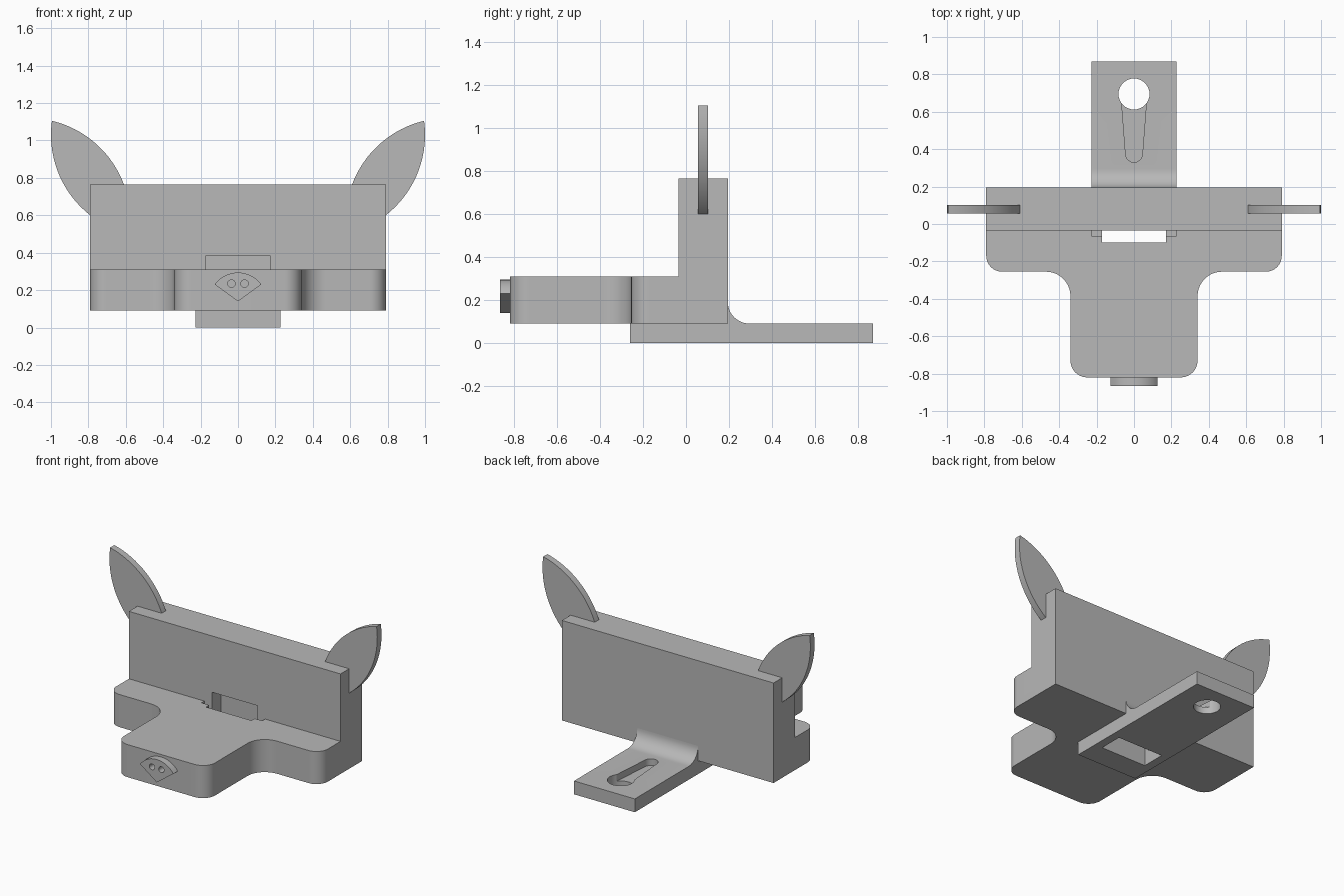
import bpy
import bmesh
import math
from mathutils import Vector

if "Cube" in bpy.data.objects:
    bpy.data.objects.remove(bpy.data.objects["Cube"], do_unlink=True)

grey = bpy.data.materials.new("plain grey")
grey.use_nodes = True
grey.diffuse_color = (0.48, 0.48, 0.48, 1)
grey.node_tree.nodes["Principled BSDF"].inputs["Base Color"].default_value = (0.48, 0.48, 0.48, 1)


def arc(cx, cy, r, start, end, steps=12):
    """Points on a circular arc, angles in degrees."""
    angles = [math.radians(start + (end - start) * i / steps) for i in range(steps + 1)]
    return [(cx + r * math.cos(a), cy + r * math.sin(a)) for a in angles]


def prism(name, outline, axis, low, high):
    """Extrude a flat outline along one axis."""
    place = {"x": lambda a, b, d: (d, a, b),
             "y": lambda a, b, d: (a, d, b),
             "z": lambda a, b, d: (a, b, d)}[axis]
    bm = bmesh.new()
    face = bm.faces.new([bm.verts.new(place(a, b, low)) for a, b in outline])
    grown = bmesh.ops.extrude_face_region(bm, geom=[face])
    moved = [g for g in grown["geom"] if isinstance(g, bmesh.types.BMVert)]
    bmesh.ops.translate(bm, verts=moved, vec=Vector(place(0, 0, high - low)))
    bmesh.ops.recalc_face_normals(bm, faces=bm.faces)
    mesh = bpy.data.meshes.new(name)
    bm.to_mesh(mesh)
    bm.free()
    mesh.materials.append(grey)
    obj = bpy.data.objects.new(name, mesh)
    bpy.context.collection.objects.link(obj)
    return obj


def box(name, x, y, z):
    return prism(name, [(x[0], y[0]), (x[1], y[0]), (x[1], y[1]), (x[0], y[1])], "z", *z)


def combine(target, tool, operation):
    """Apply a boolean and remove the tool object."""
    mod = target.modifiers.new("boolean", "BOOLEAN")
    mod.operation, mod.solver, mod.object = operation, "EXACT", tool
    graph = bpy.context.evaluated_depsgraph_get()
    mesh = bpy.data.meshes.new_from_object(target.evaluated_get(graph))
    target.modifiers.clear()
    target.data = mesh
    bpy.data.objects.remove(tool, do_unlink=True)


def smooth(obj):
    bpy.ops.object.select_all(action="DESELECT")
    obj.select_set(True)
    bpy.context.view_layer.objects.active = obj
    bpy.ops.object.shade_smooth_by_angle(angle=math.radians(30))


# T-shaped body with rounded corners, plus the upright wall
half = (arc(0.25, -0.73, 0.09, -90, 0)
        + arc(0.47, -0.385, 0.13, 180, 90)
        + arc(0.705, -0.17, 0.085, -90, 0)
        + [(0.79, 0.195)])
body = prism("body", half + [(-x, y) for x, y in reversed(half)], "z", 0.09, 0.31)
combine(body, box("wall", (-0.79, 0.79), (-0.035, 0.195), (0.2, 0.765)), "UNION")

# Mounting strap with a fillet up to the wall
strap = prism("mounting_strap",
              [(-0.26, 0), (0.87, 0), (0.87, 0.09)]
              + arc(0.295, 0.19, 0.1, 270, 180)
              + [(0.195, 0.09), (-0.26, 0.09)], "x", -0.227, 0.227)

# Pocket through strap and body, with small side notches
for part in (body, strap):
    combine(part, box("pocket", (-0.17, 0.17), (-0.1, 0.06), (-0.1, 0.385)), "DIFFERENCE")
combine(body, box("notch", (-0.227, 0.227), (-0.065, -0.035), (0.091, 0.5)), "DIFFERENCE")

# Keyhole: round through hole and blind tapered slot
combine(strap, prism("round_hole", arc(0, 0.695, 0.083, 0, 350, 35), "z", -0.1, 0.2), "DIFFERENCE")
slot = arc(0, 0.375, 0.045, 180, 360) + [(0.067, 0.66), (-0.067, 0.66)]
combine(strap, prism("slot", slot, "z", 0.045, 0.2), "DIFFERENCE")

# Fan-shaped front badge with two round holes
badge = prism("front_badge", [(0, 0.14)] + arc(0, 0.14, 0.154, 36, 144, 24), "y", -0.867, -0.82)
for x in (-0.035, 0.035):
    combine(badge, prism("badge_hole", arc(x, 0.235, 0.02, 0, 345, 23), "y", -0.9, -0.8), "DIFFERENCE")

# Lens-shaped ears: two circles meeting at the tip and inside the wall
radius = 0.545
outer, inner, tip = Vector((0.455, 1.03)), Vector((1.121, 0.575)), Vector((0.995, 1.105))
line = (inner - outer).normalized()
foot = outer + line * (tip - outer).dot(line)
root = foot * 2 - tip


def angle(center, point):
    return math.degrees(math.atan2(point.y - center.y, point.x - center.x)) % 360


top, low = angle(outer, tip), angle(outer, root) - 360
lens = (arc(*outer, radius, top, low, 24)
        + arc(*inner, radius, angle(inner, root), angle(inner, tip), 24)[1:-1])
ears = [prism(name, [(side * x, z) for x, z in lens], "y", 0.057, 0.102)
        for name, side in (("left_ear", 1), ("right_ear", -1))]

for obj in [body, strap, badge] + ears:
    smooth(obj)
